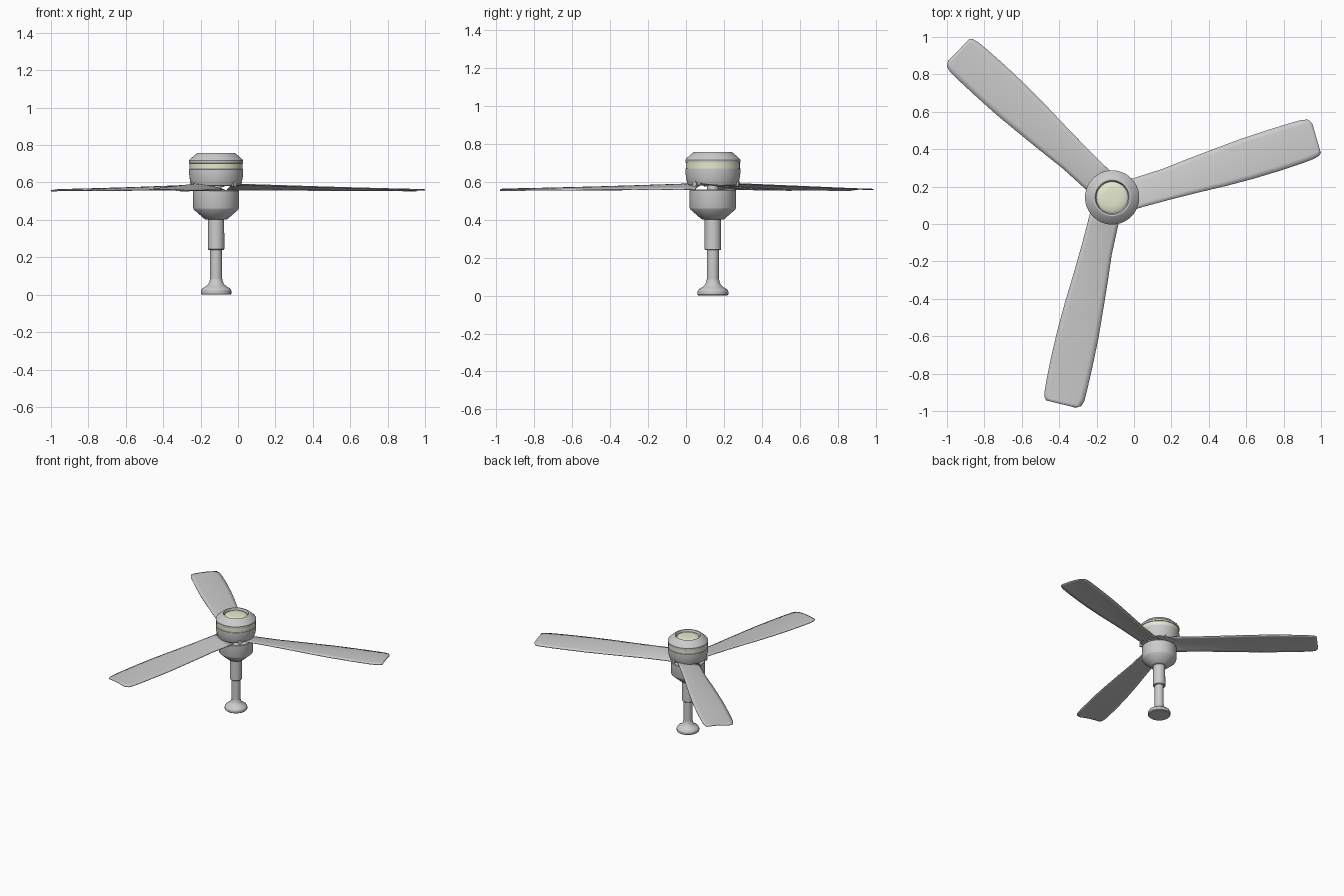
import bpy, bmesh, math
from mathutils import Matrix, Vector

if "Cube" in bpy.data.objects:
    bpy.data.objects.remove(bpy.data.objects["Cube"])

CX, CY = -0.117, 0.142      # fan axis
ANGLES = [math.radians(a) for a in (16.3, 136.3, 256.3)]

glow = bpy.data.materials.new("pale_light")
glow.diffuse_color = (0.80, 0.83, 0.62, 1)
glow.use_nodes = True
glow.node_tree.nodes["Principled BSDF"].inputs["Base Color"].default_value = glow.diffuse_color


def finish(name, bm, mat=None, angle=30):
    bmesh.ops.recalc_face_normals(bm, faces=bm.faces)
    me = bpy.data.meshes.new(name)
    bm.to_mesh(me)
    bm.free()
    ob = bpy.data.objects.new(name, me)
    bpy.context.collection.objects.link(ob)
    if mat:
        me.materials.append(mat)
    bpy.ops.object.select_all(action='DESELECT')
    bpy.context.view_layer.objects.active = ob
    ob.select_set(True)
    bpy.ops.object.shade_smooth_by_angle(angle=math.radians(angle))
    return ob


def lathe(name, profile, mat=None, n=48):
    """Turn an (r, z) profile around the fan axis; open ends are capped."""
    bm = bmesh.new()
    rings = []
    for r, z in profile:
        rings.append([bm.verts.new((CX + r * math.cos(2 * math.pi * i / n),
                                    CY + r * math.sin(2 * math.pi * i / n), z)) for i in range(n)])
    for a, b in zip(rings, rings[1:]):
        for i in range(n):
            j = (i + 1) % n
            bm.faces.new((a[i], a[j], b[j], b[i]))
    bm.faces.new(rings[0])
    bm.faces.new(rings[-1])
    return finish(name, bm, mat)


# Stand: flared foot, rod and collar
lathe("foot", [(.076, 0), (.081, .005), (.081, .022), (.074, .034), (.055, .045),
               (.043, .056), (.036, .07), (.033, .085)])
lathe("rod", [(.032, .07), (.032, .26)])
lathe("collar", [(.041, .24), (.044, .244), (.043, .41)])

# Lower motor housing with conical underside
lathe("lower_housing", [(.055, .402), (.062, .405), (.119, .455), (.123, .465),
                        (.123, .555), (.12, .559)])
lathe("motor_core", [(.03, .55), (.03, .60)])

# Upper housing, light band, cap with recessed lens
lathe("upper_housing", [(.122, .581), (.131, .584), (.137, .60), (.142, .625), (.145, .65),
                        (.145, .67), (.139, .673)])
lathe("light_band", [(.142, .67), (.142, .703)], glow)
lathe("top_cap", [(.139, .70), (.145, .703), (.145, .717), (.14, .724), (.107, .753),
                  (.099, .758), (.091, .758), (.088, .752), (.085, .738)])
lathe("lens", [(.08, .735), (.08, .744), (.074, .748), (.04, .751)], glow)

# Small knobs under the upper housing, between the blades
for k, a in enumerate(ANGLES):
    t = a + math.pi / 3
    d = Vector((math.cos(t), math.sin(t), 0))
    bm = bmesh.new()
    m = (Matrix.Translation(Vector((CX, CY, .59)) + d * .127)
         @ d.to_track_quat('Z', 'Y').to_matrix().to_4x4())
    bmesh.ops.create_cone(bm, cap_ends=True, segments=20, radius1=.015, radius2=.015,
                          depth=.03, matrix=m)
    finish(f"knob_{k + 1}", bm)

# Blades: (distance, low edge, high edge) stations, twisted at the root
STATIONS = [(.08, -.095, .065), (.15, -.095, .066), (.30, -.098, .07), (.45, -.104, .084),
            (.60, -.112, .096), (.75, -.116, .107), (.90, -.115, .112), (1.03, -.110, .114),
            (1.09, -.105, .113), (1.122, -.098, .105), (1.138, -.085, .078)]
ACROSS = 8
for k, a in enumerate(ANGLES):
    bm = bmesh.new()
    rows = []
    for u, lo, hi in STATIONS:
        f = min(1, (u - .08) / 1.0)
        mid = .576 - .018 * f            # gentle droop toward the tip
        pitch = .013 * (1 - f) + .002    # twist fading out
        row = []
        for i in range(ACROSS + 1):
            s = i / ACROSS
            v = lo + (hi - lo) * s
            w = 2 * s - 1
            z = mid - pitch * w + .005 * (1 - w * w)
            row.append(bm.verts.new((CX + u * math.cos(a) - v * math.sin(a),
                                     CY + u * math.sin(a) + v * math.cos(a), z)))
        rows.append(row)
    for p, q in zip(rows, rows[1:]):
        for i in range(ACROSS):
            bm.faces.new((p[i], q[i], q[i + 1], p[i + 1]))
    ob = finish(f"blade_{k + 1}", bm)
    sol = ob.modifiers.new("thickness", 'SOLIDIFY')
    sol.thickness = .006
    sol.offset = 0
